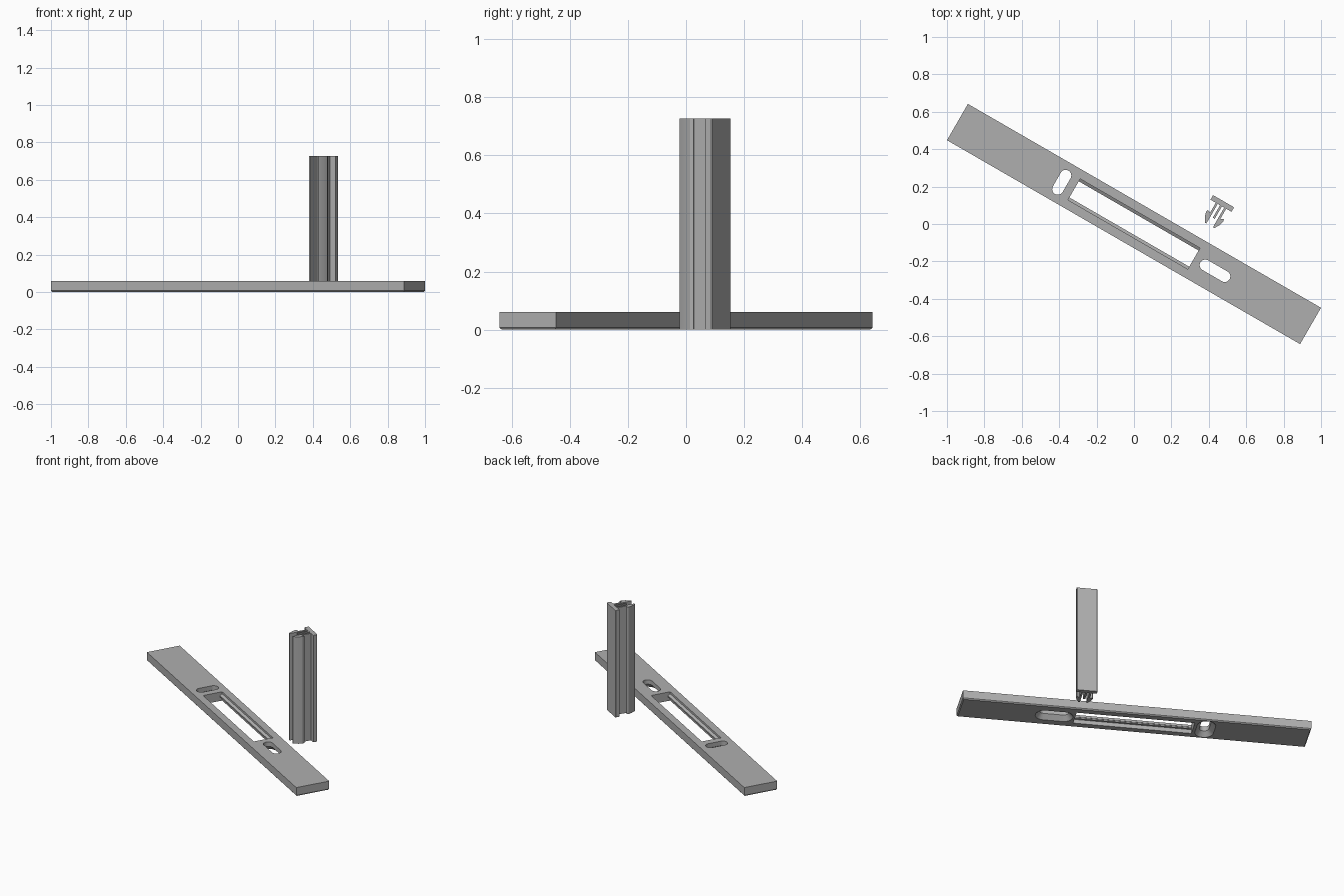
import bpy, bmesh
from math import radians, pi, cos, sin

if "Cube" in bpy.data.objects:
    bpy.data.objects.remove(bpy.data.objects["Cube"])

ANGLE = radians(-30)      # both parts lie on this diagonal

# Mid grey plastic
grey = bpy.data.materials.new("grey_plastic")
grey.diffuse_color = (0.43, 0.43, 0.43, 1)
grey.use_nodes = True
grey.node_tree.nodes["Principled BSDF"].inputs["Base Color"].default_value = grey.diffuse_color


def loft(name, rings):
    """Solid through matching rings of points, capped at both ends."""
    bm = bmesh.new()
    vs = [[bm.verts.new(p) for p in ring] for ring in rings]
    n = len(rings[0])
    for a, b in zip(vs, vs[1:]):
        for i in range(n):
            j = (i + 1) % n
            bm.faces.new((a[i], a[j], b[j], b[i]))
    bm.faces.new(vs[0])
    bm.faces.new(vs[-1])
    bmesh.ops.recalc_face_normals(bm, faces=bm.faces)
    me = bpy.data.meshes.new(name)
    bm.to_mesh(me)
    bm.free()
    me.materials.append(grey)
    ob = bpy.data.objects.new(name, me)
    bpy.context.collection.objects.link(ob)
    ob.rotation_euler.z = ANGLE
    return ob


def rect(hx, hy, z):
    return [(-hx, -hy, z), (hx, -hy, z), (hx, hy, z), (-hx, hy, z)]


def stadium(cx, half, r, z, along_x, n=16):
    pts = []
    for k in range(2 * n + 2):
        end = 1 if k <= n else -1
        a = -pi / 2 + pi * (k if k <= n else k - 1) / n
        x, y = end * half + r * cos(a), r * sin(a)
        pts.append((cx + x, y, z) if along_x else (cx - y, x, z))
    return pts


def cut(target, cutter):
    cutter.hide_render = True
    mod = target.modifiers.new("cut", 'BOOLEAN')
    mod.operation, mod.solver, mod.object = 'DIFFERENCE', 'EXACT', cutter
    bpy.context.view_layer.objects.active = target
    bpy.ops.object.modifier_apply(modifier=mod.name)
    bpy.data.objects.remove(cutter)


# Base plate with a small chamfer on its underside edge
T = 0.060
plate = loft("base_plate", [rect(1.084, 0.106, 0), rect(1.09, 0.112, 0.007),
                            rect(1.09, 0.112, T)])

# Long window with a snap ledge on each long side
half = [(0.065, -0.02), (0.065, 0.027), (0.050, 0.027), (0.050, 0.036),
        (0.065, 0.046), (0.065, 0.08)]
section = half + [(-y, z) for y, z in reversed(half)]
cut(plate, loft("window_cutter", [[(x, y, z) for y, z in section] for x in (-0.37, 0.37)]))

# Countersunk screw slots, one across and one along the plate
for cx, h, along in ((-0.446, 0.042, False), (0.50, 0.06, True)):
    levels = ((0.067, -0.01), (0.03, 0.03), (0.03, 0.08))
    cut(plate, loft("slot_cutter", [stadium(cx, h, r, z, along) for r, z in levels]))

# Upright snap-in cover: cap, centre rib and two barbed prongs
CX, CY, H = 0.354, 0.005, 0.727


def extrude(name, profile):
    return loft(name, [[(CX + x, CY + y, z) for x, y in profile] for z in (0, H)])


extrude("cover_cap", [(-0.065, 0.312), (0.065, 0.312), (0.065, 0.337),
                      (0.062, 0.34), (-0.062, 0.34), (-0.065, 0.337)])
extrude("cover_rib", [(-0.006, 0.235), (0.006, 0.235), (0.006, 0.313), (-0.006, 0.313)])
prong = [(0.020, 0.313), (0.032, 0.313), (0.032, 0.25), (0.049, 0.258),
         (0.053, 0.245), (0.046, 0.22), (0.029, 0.191), (0.021, 0.191), (0.020, 0.2)]
for side, s in (("left", -1), ("right", 1)):
    extrude(f"cover_prong_{side}", [(s * x, y) for x, y in prong])

# Flat faces with smooth slot ends
for ob in bpy.context.scene.objects:
    ob.select_set(True)
bpy.context.view_layer.objects.active = plate
bpy.ops.object.shade_smooth_by_angle(angle=radians(20))
